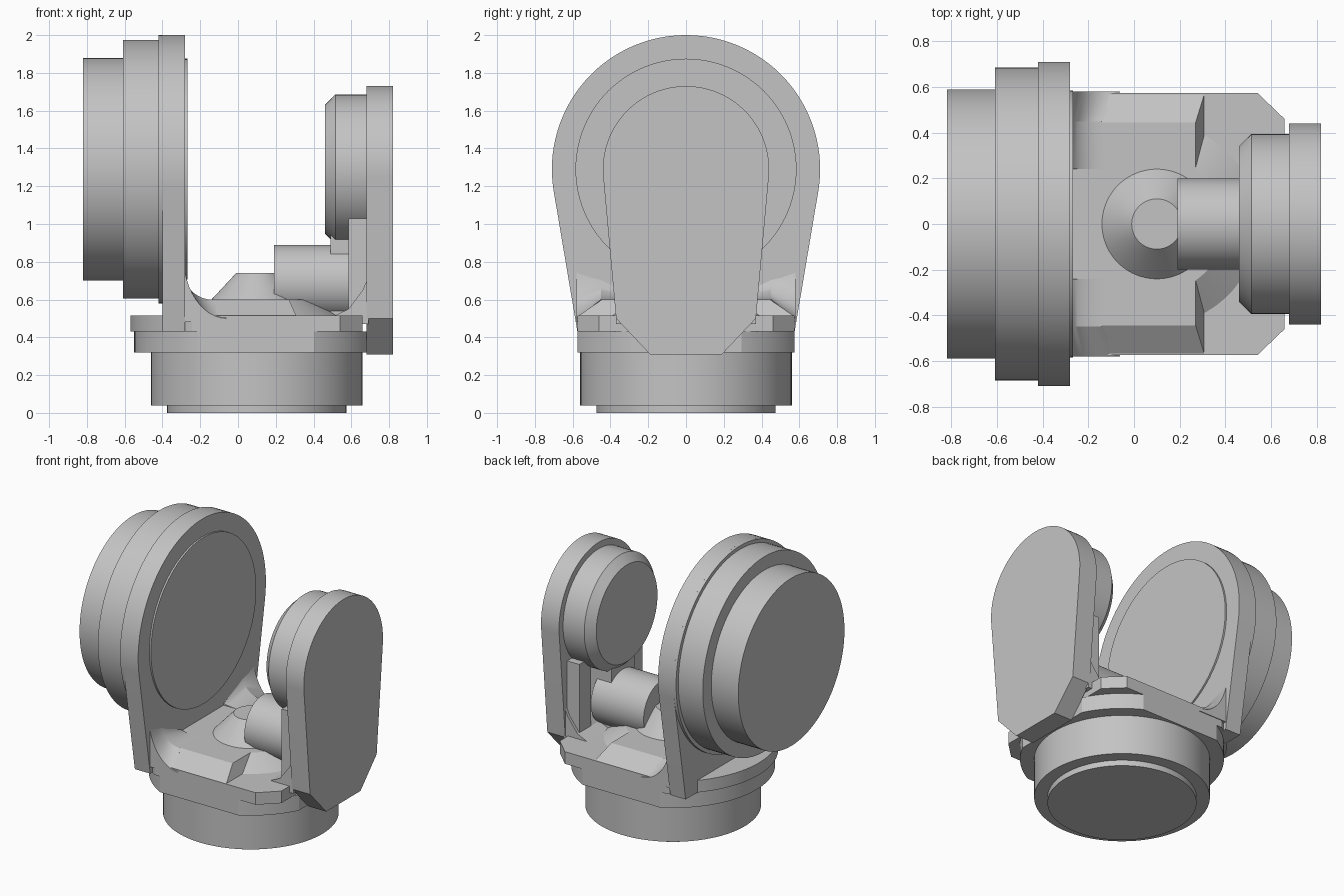
import bpy, bmesh, math
from mathutils import Vector

cube = bpy.data.objects.get("Cube")
if cube:
    bpy.data.objects.remove(cube, do_unlink=True)

grey = bpy.data.materials.new("machined grey")
grey.use_nodes = True
COLOUR = (0.55, 0.55, 0.55, 1)
grey.diffuse_color = COLOUR
grey.node_tree.nodes["Principled BSDF"].inputs["Base Color"].default_value = COLOUR

CX = 0.10      # axis of the round base
HUB = 1.29     # height of the arm axis
HALF = 0.575   # half depth of the base block


def loft(name, rings, angle=25):
    """Skin a list of equally long rings and cap both ends."""
    bm = bmesh.new()
    rows = [[bm.verts.new(p) for p in ring] for ring in rings]
    n = len(rows[0])
    for a, b in zip(rows, rows[1:]):
        for i in range(n):
            j = (i + 1) % n
            bm.faces.new((a[i], a[j], b[j], b[i]))
    bm.faces.new(rows[0])
    bm.faces.new(rows[-1])
    bmesh.ops.recalc_face_normals(bm, faces=bm.faces)
    mesh = bpy.data.meshes.new(name)
    bm.to_mesh(mesh)
    bm.free()
    mesh.materials.append(grey)
    obj = bpy.data.objects.new(name, mesh)
    bpy.context.collection.objects.link(obj)
    bpy.ops.object.select_all(action='DESELECT')
    obj.select_set(True)
    bpy.context.view_layer.objects.active = obj
    bpy.ops.object.shade_smooth_by_angle(angle=math.radians(angle))
    return obj


def arc(cx, cy, r, a0, a1, n=32):
    angles = [math.radians(a0 + (a1 - a0) * i / n) for i in range(n + 1)]
    return [(cx + r * math.cos(a), cy + r * math.sin(a)) for a in angles]


def plate_z(name, pts, z0, z1):
    return loft(name, [[(x, y, z) for x, y in pts] for z in (z0, z1)])


def plate_x(name, pts, x0, x1):
    return loft(name, [[(x, y, z) for y, z in pts] for x in (x0, x1)])


def plate_y(name, pts, y0, y1):
    return loft(name, [[(x, y, z) for x, z in pts] for y in (y0, y1)])


def turned_z(name, steps):
    circle = arc(0, 0, 1, 0, 360, 96)[:-1]
    return loft(name, [[(CX + r * c, r * s, z) for c, s in circle] for r, z in steps])


def turned_x(name, steps, z=HUB):
    circle = arc(0, 0, 1, 0, 360, 96)[:-1]
    return loft(name, [[(x, r * c, z + r * s) for c, s in circle] for r, x in steps])


# Round base
turned_z("base_foot", [(0.475, 0), (0.475, 0.05)])
turned_z("base_drum", [(0.56, 0.04), (0.56, 0.33)])


# Flanges: arcs trimmed by the flat front and back
def trimmed(r, right):
    a = math.degrees(math.asin(HALF / r))
    return arc(CX, 0, r, 180 - a, 180 + a) + right


a = math.degrees(math.asin(HALF / 0.65))
e = math.degrees(math.acos(0.58 / 0.65))
plate_z("lower_flange", trimmed(0.65, arc(CX, 0, 0.65, -a, -e, 12)
                                + arc(CX, 0, 0.65, e, a, 12)), 0.32, 0.43)
plate_z("upper_flange", trimmed(0.67, [(0.54, -HALF), (0.66, -0.46),
                                       (0.66, 0.46), (0.54, HALF)]), 0.43, 0.515)

# Raised deck with bevelled front and back, and a conical right end
loft("deck", [[(-0.30, -HALF, 0.51), (0.31, -HALF, 0.51), (0.31, HALF, 0.51), (-0.30, HALF, 0.51)],
              [(-0.30, -0.445, 0.60), (0.27, -0.445, 0.60), (0.27, 0.445, 0.60), (-0.30, 0.445, 0.60)]])
turned_z("deck_cone", [(0.45, 0.51), (0.30, 0.60)])

# Pivot cone and cross pin
turned_z("pivot_cone", [(0.245, 0.595), (0.11, 0.74)])
turned_x("cross_pin", [(0.20, 0.19), (0.20, 0.60)], 0.69)

# Large arm
side = arc(0, HUB, 0.71, -9, 189, 64)
plate_x("large_arm", side + [(-HALF, 0.43), (HALF, 0.43)], -0.40, -0.28)
turned_x("large_arm_rim", [(0.71, -0.42), (0.71, -0.281)])
turned_x("large_drum", [(0.685, -0.61), (0.685, -0.41)])
turned_x("large_cap", [(0.59, -0.82), (0.59, -0.60)])
turned_x("large_inner_boss", [(0.585, -0.29), (0.585, -0.268)])

# Curved gussets between large arm and deck
for sign, label in ((-1, "front"), (1, "back")):
    rings = []
    for y, top, foot_x, foot_z in ((0.24, 0.62, -0.13, 0.60), (0.45, 0.76, -0.14, 0.60),
                                   (0.58, 0.84, -0.06, 0.50)):
        w, h = foot_x + 0.29, top - foot_z
        curve = [(foot_x + w * math.cos(t), top + h * math.sin(t))
                 for t in [math.radians(180 + 90 * i / 12) for i in range(13)]]
        rings.append([(-0.29, sign * y, 0.48)] + [(x, sign * y, z) for x, z in curve]
                     + [(foot_x, sign * y, 0.48)])
    loft("large_arm_gusset_" + label, rings)

# Small arm
plate_x("small_arm", arc(0, HUB, 0.44, -5, 185, 48)
        + [(-0.37, 0.50), (-0.19, 0.31), (0.19, 0.31), (0.37, 0.50)], 0.68, 0.82)
turned_x("small_drum", [(0.34, 0.46), (0.395, 0.515), (0.395, 0.69)])

# Ribs and foot behind the small arm
plate_y("small_arm_foot", [(0.50, 0.51), (0.585, 0.55), (0.66, 0.65), (0.69, 0.72), (0.69, 0.47), (0.64, 0.47)],
        -0.37, 0.37)
plate_y("centre_rib", [(0.49, 0.50), (0.69, 0.50), (0.69, 0.97), (0.49, 0.97)], -0.13, 0.13)
for sign, label in ((-1, "front"), (1, "back")):
    plate_y("side_rib_" + label, [(0.585, 0.50), (0.69, 0.50), (0.69, 1.03), (0.585, 1.03)],
            sign * 0.22, sign * 0.35)
